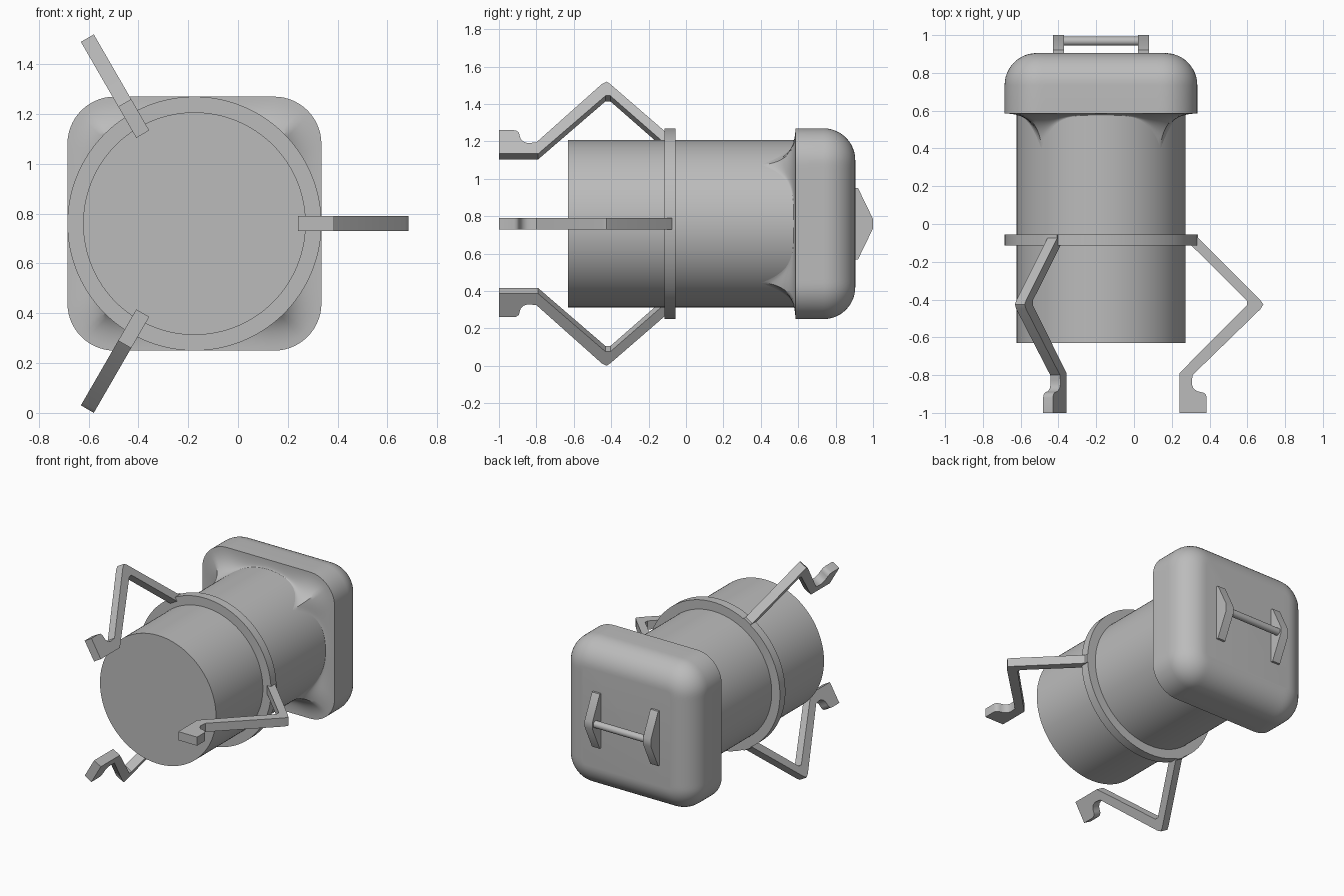
import bpy, bmesh
from math import sin, cos, pi, sqrt, radians
from mathutils import Matrix, Vector

cube = bpy.data.objects.get("Cube")
if cube:
    bpy.data.objects.remove(cube, do_unlink=True)

AXIS = Vector((-0.175, 0, 0.76))   # centre line of the body, running along y
N = 192
BODY_R, HALF, CORNER = 0.447, 0.51, 0.19
SHELF = 0.585                      # where the housing starts

grey = bpy.data.materials.new("plain grey")
grey.use_nodes = True
grey.diffuse_color = (0.5, 0.5, 0.5, 1)
grey.node_tree.nodes["Principled BSDF"].inputs["Base Color"].default_value = (0.5, 0.5, 0.5, 1)


def finish(name, bm, offset=AXIS):
    bmesh.ops.translate(bm, verts=bm.verts, vec=offset)
    mesh = bpy.data.meshes.new(name)
    bm.to_mesh(mesh)
    bm.free()
    mesh.materials.append(grey)
    ob = bpy.data.objects.new(name, mesh)
    bpy.context.collection.objects.link(ob)
    bpy.ops.object.select_all(action='DESELECT')
    ob.select_set(True)
    bpy.context.view_layer.objects.active = ob
    bpy.ops.object.shade_smooth_by_angle(angle=radians(32))
    return ob


def loft(name, rings, caps=True):
    """Skin a list of functions angle -> (radius, y)."""
    bm = bmesh.new()
    rows = []
    for ring in rings:
        row = []
        for j in range(N):
            t = 2 * pi * j / N
            r, y = ring(t)
            row.append(bm.verts.new((r * cos(t), y, r * sin(t))))
        rows.append(row)
    for a, b in zip(rows, rows[1:]):
        for j in range(N):
            k = (j + 1) % N
            bm.faces.new((a[j], b[j], b[k], a[k]))
    if caps:
        bm.faces.new(rows[0])
        bm.faces.new(rows[-1][::-1])
    return finish(name, bm)


def prism(name, outline, thickness, matrix, offset=AXIS):
    """Extrude an outline, centred on its plane, then place it."""
    bm = bmesh.new()
    face = bm.faces.new([bm.verts.new((x, y, -thickness / 2)) for x, y in outline])
    side = bmesh.ops.extrude_face_region(bm, geom=[face])["geom"]
    bmesh.ops.translate(bm, vec=(0, 0, thickness),
                        verts=[v for v in side if isinstance(v, bmesh.types.BMVert)])
    bmesh.ops.transform(bm, matrix=matrix, verts=bm.verts)
    bmesh.ops.recalc_face_normals(bm, faces=bm.faces)
    return finish(name, bm, offset)


def circle(r, y):
    return lambda t: (r, y)


def square_radius(t, inset=0):
    """Distance to a rounded square along an angle."""
    half, rad = HALF - inset, CORNER - inset
    a = half - rad
    c, s = abs(cos(t)), abs(sin(t))
    edge = half / max(c, s)
    if edge * min(c, s) <= a:
        return edge
    b = a * (c + s)
    return b + sqrt(max(b * b - 2 * a * a + rad * rad, 0))


# Cylindrical body and its collar
loft("body", [circle(BODY_R, -0.63), circle(BODY_R, 0.6)])
loft("collar", [circle(0.51, -0.115), circle(0.51, -0.055)])

# Rounded square housing with a soft back edge
SOFT = 0.17


def housing_ring(inset, y):
    return lambda t: (square_radius(t, inset), y)


housing = [housing_ring(0, SHELF)]
for i in range(13):
    u = pi / 2 * i / 12
    housing.append(housing_ring(SOFT * (1 - cos(u)), 0.735 + SOFT * sin(u)))
loft("housing", housing)


# Concave webs that spread from the body into the housing corners
def flare_ring(u):
    def ring(t):
        off = abs((t % (pi / 2)) - pi / 4) / (pi / 4)
        depth = 0.01 + 0.175 * (1 - off) ** 4
        gap = square_radius(t) - BODY_R
        return BODY_R + gap * (1 - cos(u)), SHELF - depth * (1 - sin(u))
    return ring


loft("corner_webs", [flare_ring(pi / 2 * i / 12) for i in range(13)], caps=False)

# Three bent arms with hooked ends: outline as (distance from axis, y)
arm = [(0.44, -0.055), (0.515, -0.055), (0.515, -0.075), (0.845, -0.405),
       (0.86, -0.425), (0.845, -0.45), (0.485, -0.8)]
arm += [(0.53 - 0.05 * sin(u), -0.84 - 0.05 * cos(u))
        for u in (pi * 0.6, pi * 0.45, pi * 0.3, pi * 0.15, 0)]
arm += [(0.53 + 0.03 * sin(u), -0.92 + 0.03 * cos(u))
        for u in (pi / 6, pi / 3, pi / 2)]
arm += [(0.56, -1), (0.415, -1), (0.415, -0.79), (0.773, -0.43),
        (0.773, -0.405), (0.44, -0.075)]
for i, side in enumerate(("left", "upper_right", "lower_right")):
    prism(side + "_arm", arm, 0.06, Matrix.Rotation(-i * 2 * pi / 3, 4, 'Y'))

# Rear handle: two tapered brackets and a bar
bracket = [(0.89, -0.19), (0.92, -0.19), (1, -0.025), (1, 0.025), (0.92, 0.19), (0.89, 0.19)]
turn = Matrix(((0, 0, 1, 0), (1, 0, 0, 0), (0, 1, 0, 0), (0, 0, 0, 1)))
for side, x in (("left", 0.225), ("right", -0.225)):
    prism(side + "_handle_bracket", bracket, 0.06, turn, AXIS + Vector((x, 0, 0)))

bm = bmesh.new()
bmesh.ops.create_cone(bm, cap_ends=True, segments=32, radius1=0.024, radius2=0.024,
                      depth=0.42, matrix=Matrix.Rotation(pi / 2, 4, 'Y'))
finish("handle_bar", bm, AXIS + Vector((0, 0.968, 0)))
